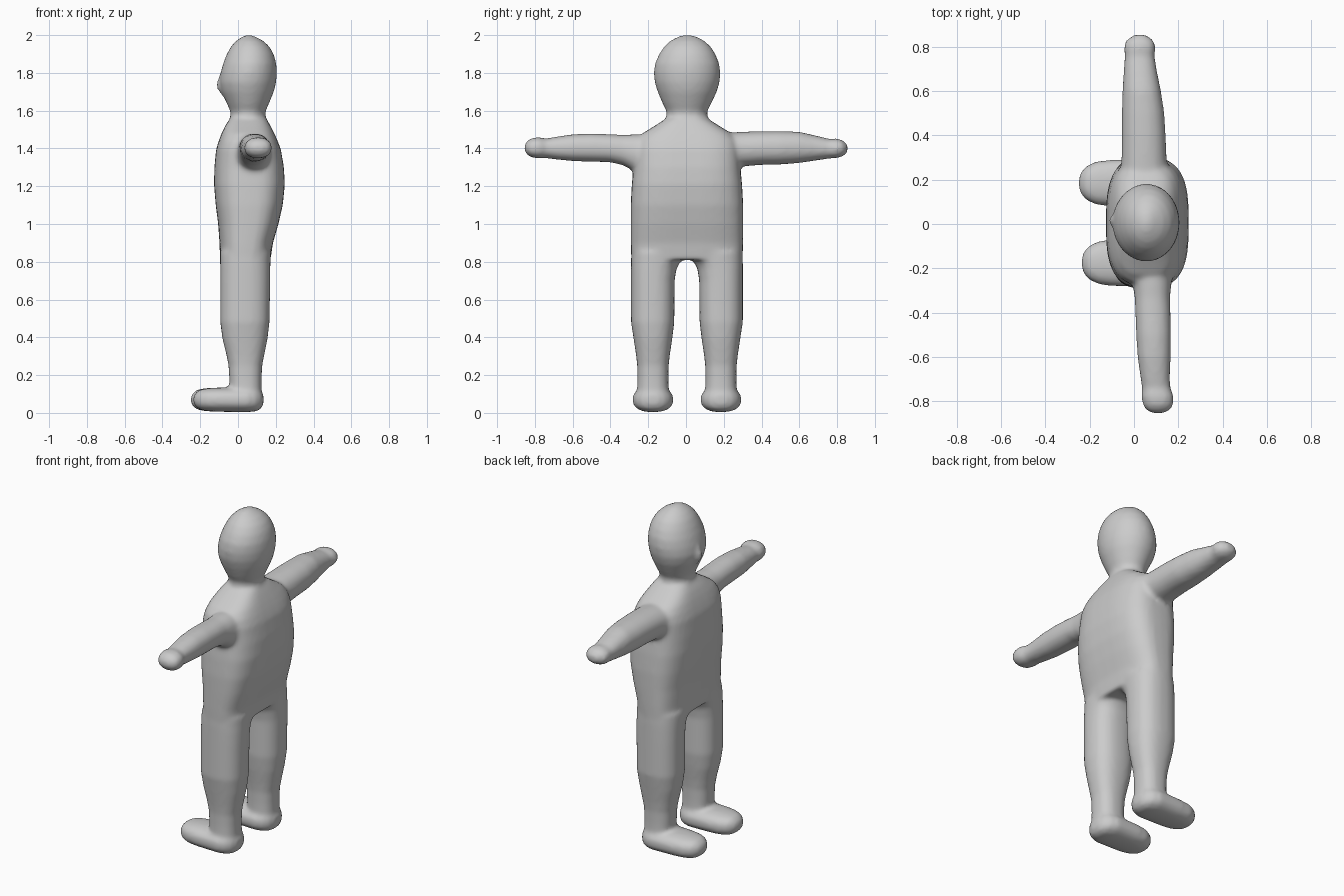
import bpy, bmesh
from math import cos, sin, pi, copysign

bm = bmesh.new()
AXES = {"x": (0, 1, 2), "y": (1, 0, 2), "z": (2, 0, 1)}


def loft(axis, rings, power=2.0, n=40):
    """Skin rings (position, min_a, max_a, min_b, max_b) along an axis."""
    k, a, b = AXES[axis]
    loops = []
    for pos, a0, a1, b0, b1 in rings:
        loop = []
        for i in range(n):
            t = 2 * pi * i / n
            c, s = cos(t), sin(t)
            p = [0, 0, 0]
            p[k] = pos
            p[a] = (a0 + a1) / 2 + (a1 - a0) / 2 * copysign(abs(c) ** (2 / power), c)
            p[b] = (b0 + b1) / 2 + (b1 - b0) / 2 * copysign(abs(s) ** (2 / power), s)
            loop.append(bm.verts.new(p))
        loops.append(loop)
    faces = [bm.faces.new(loops[0]), bm.faces.new(loops[-1])]
    for l0, l1 in zip(loops, loops[1:]):
        for i in range(n):
            j = (i + 1) % n
            faces.append(bm.faces.new((l0[i], l0[j], l1[j], l1[i])))
    bmesh.ops.recalc_face_normals(bm, faces=faces)


# Head and neck (facing -x)
loft("z", [
    (1.48, -0.04, 0.15, -0.11, 0.12), (1.56, -0.04, 0.146, -0.105, 0.115),
    (1.595, -0.04, 0.145, -0.102, 0.112), (1.64, -0.06, 0.165, -0.125, 0.135),
    (1.70, -0.088, 0.190, -0.15, 0.163), (1.75, -0.098, 0.202, -0.166, 0.178),
    (1.80, -0.092, 0.206, -0.170, 0.182), (1.85, -0.079, 0.203, -0.164, 0.176),
    (1.90, -0.059, 0.189, -0.142, 0.156), (1.94, -0.037, 0.166, -0.115, 0.13),
    (1.97, -0.010, 0.133, -0.082, 0.096), (1.99, 0.020, 0.096, -0.045, 0.06),
    (2.002, 0.05, 0.065, -0.008, 0.02)])

# Nose
loft("z", [(1.68, -0.085, 0.0, 0.0, 0.03), (1.715, -0.112, 0.0, -0.02, 0.05),
           (1.75, -0.114, 0.0, -0.02, 0.05), (1.81, -0.09, 0.0, 0.0, 0.03)])

# Torso
loft("z", [
    (0.81, -0.095, 0.172, -0.29, 0.30), (0.90, -0.098, 0.185, -0.292, 0.302),
    (1.00, -0.105, 0.214, -0.293, 0.303), (1.10, -0.118, 0.237, -0.293, 0.303),
    (1.21, -0.127, 0.248, -0.287, 0.297), (1.30, -0.125, 0.243, -0.278, 0.288),
    (1.395, -0.116, 0.227, -0.275, 0.285), (1.44, -0.102, 0.210, -0.265, 0.275),
    (1.48, -0.087, 0.192, -0.23, 0.24), (1.52, -0.068, 0.172, -0.165, 0.175),
    (1.555, -0.045, 0.152, -0.11, 0.12)], power=3.0)

# Legs and feet
for y, top in ((-0.175, -1), (0.185, 1)):
    def leg(z, x0, x1, outer, inner):
        lo, hi = (outer, inner) if top < 0 else (inner, outer)
        return (z, x0, x1, y - lo, y + hi)
    loft("z", [
        leg(0.05, -0.04, 0.125, 0.085, 0.085), leg(0.18, -0.046, 0.125, 0.082, 0.082),
        leg(0.25, -0.05, 0.128, 0.083, 0.083), leg(0.31, -0.062, 0.14, 0.09, 0.09),
        leg(0.39, -0.082, 0.156, 0.102, 0.102), leg(0.48, -0.094, 0.167, 0.116, 0.113),
        leg(0.70, -0.094, 0.170, 0.116, 0.115), leg(0.765, -0.094, 0.171, 0.116, 0.125),
        leg(0.80, -0.095, 0.172, 0.116, 0.145), leg(0.85, -0.095, 0.175, 0.114, 0.165)],
        power=2.4)
    tip = -0.25 if y > 0 else -0.237
    loft("x", [(x, y - w, y + w, 0.07 - h, 0.07 + h) for x, w, h in (
        (tip, 0.02, 0.015), (tip + 0.012, 0.052, 0.036), (tip + 0.035, 0.077, 0.053),
        (tip + 0.08, 0.098, 0.061), (-0.10, 0.105, 0.064), (0.05, 0.108, 0.066),
        (0.095, 0.09, 0.062), (0.12, 0.065, 0.05), (0.135, 0.03, 0.025))], power=2.4)

# Arm on the +y side
loft("y", [
    (0.15, -0.07, 0.16, 1.27, 1.47), (0.24, -0.062, 0.155, 1.285, 1.485),
    (0.30, -0.056, 0.147, 1.305, 1.488), (0.40, -0.055, 0.143, 1.313, 1.491),
    (0.50, -0.055, 0.137, 1.315, 1.491), (0.60, -0.052, 0.122, 1.323, 1.488),
    (0.70, -0.046, 0.102, 1.338, 1.465), (0.76, -0.042, 0.093, 1.347, 1.45),
    (0.80, -0.046, 0.098, 1.349, 1.453), (0.83, -0.036, 0.088, 1.358, 1.443),
    (0.855, 0.0, 0.055, 1.38, 1.42)], power=2.2)

# Arm on the -y side
loft("y", [
    (-0.15, -0.03, 0.18, 1.24, 1.47), (-0.26, -0.008, 0.17, 1.27, 1.475),
    (-0.33, 0.003, 0.163, 1.31, 1.472), (-0.40, 0.006, 0.165, 1.327, 1.475),
    (-0.50, 0.010, 0.167, 1.33, 1.479), (-0.60, 0.016, 0.166, 1.333, 1.475),
    (-0.70, 0.030, 0.162, 1.343, 1.46), (-0.74, 0.036, 0.165, 1.349, 1.452),
    (-0.78, 0.033, 0.18, 1.347, 1.46), (-0.82, 0.04, 0.178, 1.352, 1.454),
    (-0.845, 0.06, 0.158, 1.37, 1.436), (-0.855, 0.085, 0.13, 1.39, 1.415)], power=2.2)

mesh = bpy.data.meshes.new("figure")
bm.to_mesh(mesh)
bm.free()
figure = bpy.data.objects.new("figure", mesh)
bpy.context.collection.objects.link(figure)

# Fuse the parts into one soft skin
remesh = figure.modifiers.new("fuse", "REMESH")
remesh.mode = "VOXEL"
remesh.voxel_size = 0.012
remesh.use_smooth_shade = True
soften = figure.modifiers.new("soften", "SMOOTH")
soften.factor = 0.5
soften.iterations = 8
